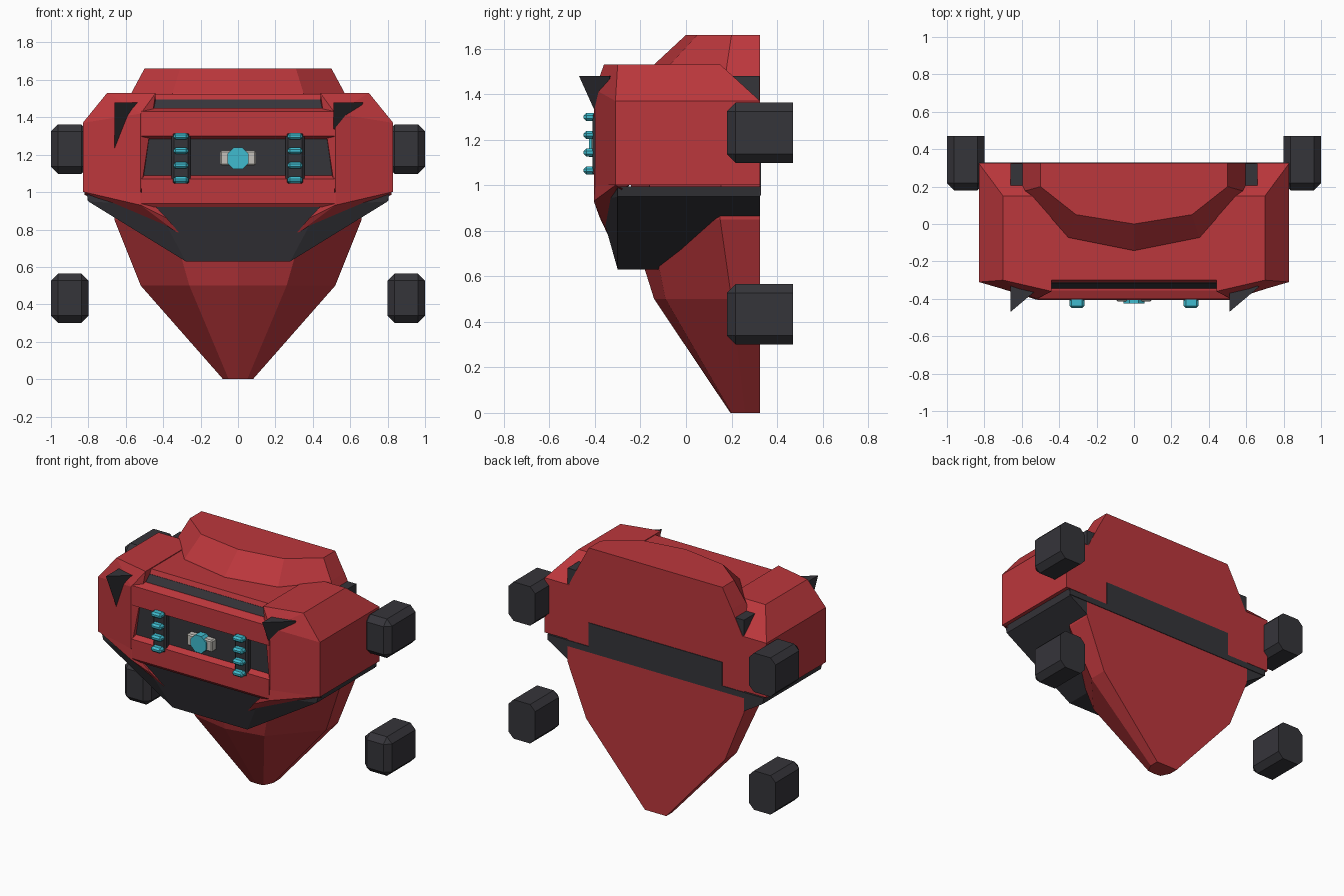
import bpy, bmesh, math
from mathutils import Vector, Matrix

cube = bpy.data.objects.get("Cube")
if cube:
    bpy.data.objects.remove(cube, do_unlink=True)


def material(name, rgb):
    m = bpy.data.materials.new(name)
    m.use_nodes = True
    m.diffuse_color = (*rgb, 1)
    m.node_tree.nodes["Principled BSDF"].inputs["Base Color"].default_value = (*rgb, 1)
    return m


RED = material("armour_red", (0.50, 0.038, 0.045))
DARK = material("charcoal", (0.036, 0.035, 0.042))
CYAN = material("glow_cyan", (0.05, 0.50, 0.62))
PALE = material("pale_grey", (0.55, 0.53, 0.49))


def finish(bm, name, mat):
    bmesh.ops.recalc_face_normals(bm, faces=bm.faces)
    me = bpy.data.meshes.new(name)
    bm.to_mesh(me)
    bm.free()
    me.materials.append(mat)
    ob = bpy.data.objects.new(name, me)
    bpy.context.collection.objects.link(ob)
    return ob


def hull(name, points, mat, mirror=False):
    """Convex solid through the points, optionally closed across x = 0."""
    bm = bmesh.new()
    pts = list(points)
    if mirror:
        pts += [(-x, y, z) for x, y, z in points]
    for p in pts:
        bm.verts.new(p)
    res = bmesh.ops.convex_hull(bm, input=bm.verts)
    loose = [v for v in bm.verts if not v.link_faces]
    bmesh.ops.delete(bm, geom=loose, context="VERTS")
    bmesh.ops.dissolve_limit(bm, angle_limit=0.01, verts=bm.verts, edges=bm.edges)
    return finish(bm, name, mat)


def bar(name, half, profile, mat):
    """Convex yz profile stretched across the width."""
    return hull(name, [(half, y, z) for y, z in profile], mat, mirror=True)


def box(name, centre, size, mat, bevel=0, keep_back=False):
    bm = bmesh.new()
    bmesh.ops.create_cube(bm, size=1)
    bmesh.ops.scale(bm, vec=size, verts=bm.verts)
    bmesh.ops.translate(bm, vec=centre, verts=bm.verts)
    if bevel:
        edges = [e for e in bm.edges
                 if not (keep_back and all(v.co.y > centre[1] for v in e.verts))]
        bmesh.ops.bevel(bm, geom=edges, offset=bevel, segments=1, affect="EDGES")
    return finish(bm, name, mat)


# Core shell: rings of (z, half width, flank y, shoulder x, shoulder y, centre y)
BACK = 0.325
rings = [
    (0.00, 0.08, 0.26, 0.05, 0.20, 0.195),
    (0.50, 0.52, 0.20, 0.26, -0.09, -0.14),
    (0.85, 0.66, 0.15, 0.36, -0.16, -0.25),
    (1.35, 0.66, 0.16, 0.38, -0.16, -0.22),
    (1.53, 0.57, 0.18, 0.35, -0.07, -0.14),
    (1.66, 0.50, 0.20, 0.31, 0.05, 0.00),
]
bm = bmesh.new()
loops = []
for z, w, flank, sx, sy, cy in rings:
    half = [(w, BACK), (w, flank), (sx, sy)]
    outline = half + [(0, cy)] + [(-x, y) for x, y in reversed(half)]
    loops.append([bm.verts.new((x, y, z)) for x, y in outline])
for a, b in zip(loops, loops[1:]):
    for i in range(len(a)):
        j = (i + 1) % len(a)
        bm.faces.new((a[i], a[j], b[j], b[i]))
bm.faces.new(loops[0])
bm.faces.new(loops[-1])
finish(bm, "core_shell", RED)

# Dark belly under the armour, with its rear strip
hull("belly", [(x, y, z) for x, z in ((0.81, 0.995), (0.80, 0.95), (0.28, 0.63))
               for y in (-0.30, 0.324)] + [(0.44, -0.385, 0.93)], DARK, mirror=True)
box("rear_strip", (0, 0.325, 0.975), (1.61, 0.008, 0.04), DARK)
box("rear_panel", (0, 0.325, 1.07), (1.0, 0.008, 0.17), DARK)

# Shoulder armour, lower flaps
for s, side in ((1, "left"), (-1, "right")):
    shoulder = [(0.44, BACK, 1.0), (0.83, BACK, 1.0), (0.83, BACK, 1.37), (0.44, BACK, 1.37),
                (0.83, -0.31, 1.0), (0.83, -0.31, 1.37), (0.70, -0.30, 1.53),
                (0.70, 0.15, 1.53), (0.44, 0.15, 1.53), (0.44, -0.36, 1.53),
                (0.52, -0.40, 1.42), (0.52, -0.40, 1.0)]
    flap = [(0.82, -0.31, 1.0), (0.82, -0.28, 0.985), (0.52, -0.40, 1.0),
            (0.52, -0.405, 0.93), (0.30, -0.335, 0.765), (0.38, -0.38, 0.86),
            (0.50, -0.25, 1.0)]
    hull(side + "_shoulder", [(s * x, y, z) for x, y, z in shoulder], RED)
    hull(side + "_flap", [(s * x, y, z) for x, y, z in flap], RED)
    box(side + "_rear_strut", (s * 0.625, 0.18, 1.40), (0.07, 0.285, 0.16), DARK)

# Front spikes share one orientation
for name, x in (("right_spike", -0.66), ("left_spike", 0.51)):
    hull(name, [(x, -0.47, 1.48), (x + 0.16, -0.335, 1.48), (x, -0.28, 1.48),
                (x, -0.335, 1.18)], DARK)

# Chest centre: top block, vent and two bars around a recessed panel
bar("chest_block", 0.45, [(0.2, 1.0), (0.2, 1.525), (-0.30, 1.525), (-0.315, 1.49),
                          (-0.315, 1.0)], RED)
bar("vent", 0.48, [(-0.28, 1.495), (-0.315, 1.495), (-0.35, 1.44), (-0.28, 1.44)], DARK)
bar("upper_bar", 0.515, [(-0.30, 1.45), (-0.355, 1.45), (-0.40, 1.43), (-0.405, 1.30),
                         (-0.37, 1.285), (-0.30, 1.285)], RED)
bar("lower_bar", 0.515, [(-0.30, 1.09), (-0.37, 1.09), (-0.405, 1.07), (-0.405, 0.94),
                         (-0.39, 0.92), (-0.30, 0.92)], RED)
box("chest_panel", (0, -0.335, 1.18), (1.03, 0.07, 0.24), DARK)

# Stud columns
for s, side in ((1, "left"), (-1, "right")):
    box(side + "_stud_pad", (s * 0.305, -0.385, 1.18), (0.10, 0.05, 0.28), DARK, 0.012)
    for i in range(4):
        box(f"{side}_stud_{i + 1}", (s * 0.305, -0.42, 1.065 + 0.078 * i),
            (0.08, 0.06, 0.036), CYAN, 0.012)

# Central emblem block with round gem
box("gem_plate", (0, -0.39, 1.183), (0.19, 0.05, 0.08), PALE, 0.008)
bm = bmesh.new()
bmesh.ops.create_cone(bm, cap_ends=True, segments=8, radius1=0.062, radius2=0.062, depth=0.06,
                      matrix=Matrix.Translation((0, -0.395, 1.18))
                      @ Matrix.Rotation(math.pi / 2, 4, "X")
                      @ Matrix.Rotation(math.pi / 8, 4, "Z"))
finish(bm, "gem", CYAN)

# Four floating pods
for s, side in ((1, "left"), (-1, "right")):
    for z, level in ((1.23, "upper"), (0.433, "lower")):
        box(f"{side}_{level}_pod", (s * 0.9, 0.325, z), (0.2, 0.29, 0.264), DARK, 0.038, True)
